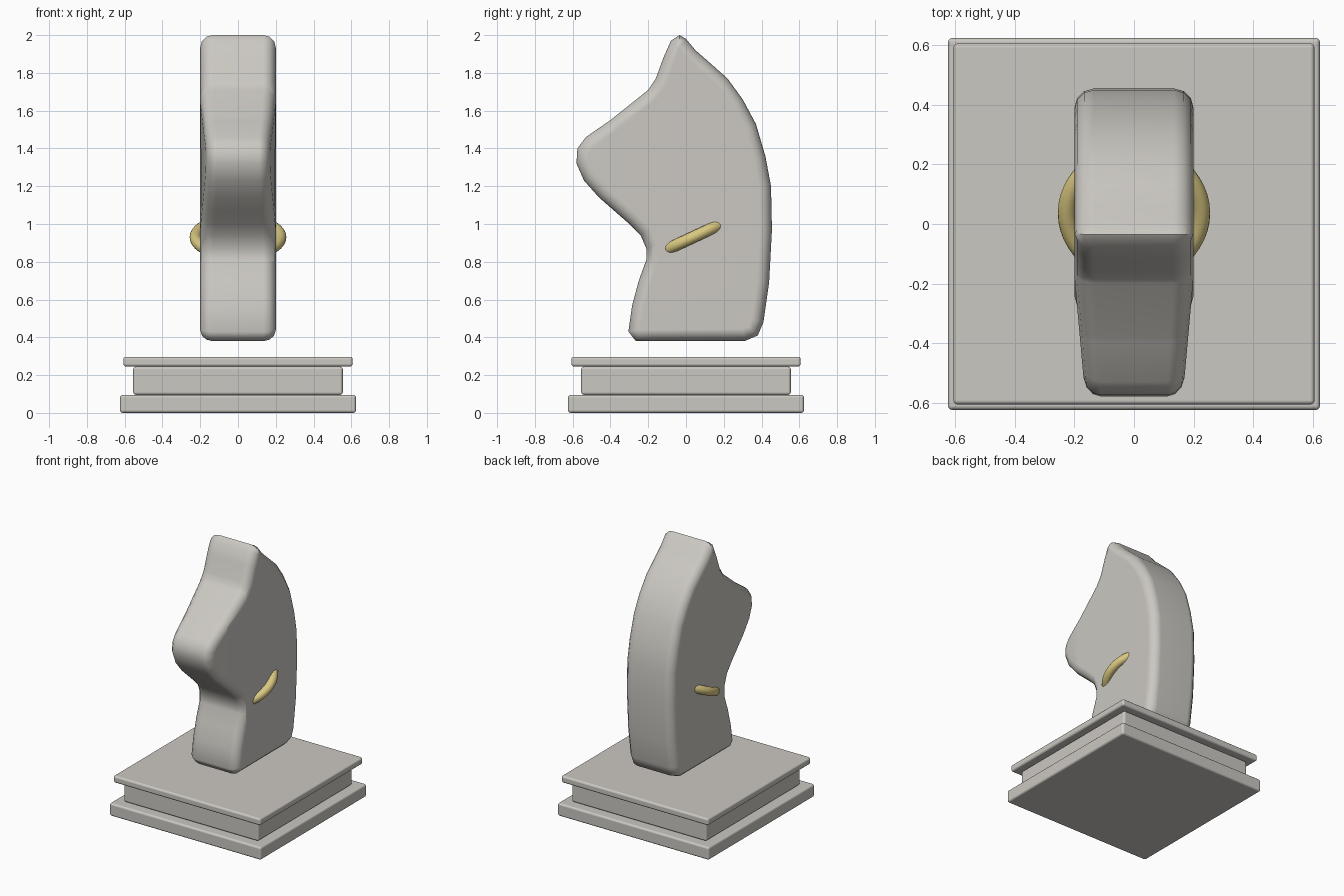
import bpy
import bmesh
from math import sin, cos, radians
from mathutils import Vector

cube = bpy.data.objects.get("Cube")
if cube:
    bpy.data.objects.remove(cube, do_unlink=True)


def make_material(name, rgb):
    mat = bpy.data.materials.new(name)
    mat.use_nodes = True
    mat.diffuse_color = (*rgb, 1)
    mat.node_tree.nodes["Principled BSDF"].inputs["Base Color"].default_value = (*rgb, 1)
    return mat


stone = make_material("pale stone", (0.6, 0.58, 0.54))
gold = make_material("gold", (0.7, 0.58, 0.22))


def finish(obj, mat, angle=40):
    obj.data.materials.append(mat)
    bpy.ops.object.select_all(action="DESELECT")
    obj.select_set(True)
    bpy.context.view_layer.objects.active = obj
    bpy.ops.object.shade_smooth_by_angle(angle=radians(angle))


def slab(name, half, bottom, top):
    bpy.ops.mesh.primitive_cube_add(size=1, location=(0, 0, (bottom + top) / 2))
    obj = bpy.context.object
    obj.name = name
    obj.scale = (2 * half, 2 * half, top - bottom)
    bpy.ops.object.transform_apply(location=False, rotation=False, scale=True)
    bevel = obj.modifiers.new("soft edges", "BEVEL")
    bevel.width = 0.015
    bevel.segments = 3
    bevel.harden_normals = True
    finish(obj, stone)


# Stepped square base
slab("base_plinth", 0.625, 0, 0.095)
slab("base_middle", 0.555, 0.095, 0.245)
slab("base_top", 0.607, 0.245, 0.297)

# Side outline of the horse bust as (y, z): chest, muzzle, ear, mane, bottom
OUTLINE = [
    (-0.265, 0.38), (-0.305, 0.43), (-0.285, 0.57), (-0.25, 0.7),
    (-0.21, 0.81), (-0.21, 0.87), (-0.24, 0.94), (-0.3, 1.0),
    (-0.46, 1.14), (-0.54, 1.23), (-0.58, 1.32), (-0.575, 1.4),
    (-0.53, 1.46), (-0.4, 1.55), (-0.2, 1.71), (-0.16, 1.77),
    (-0.12, 1.88), (-0.08, 1.97), (-0.035, 2.0), (0.0, 1.98),
    (0.05, 1.92), (0.13, 1.85), (0.22, 1.77), (0.3, 1.66),
    (0.37, 1.53), (0.42, 1.36), (0.45, 1.2), (0.455, 0.97),
    (0.44, 0.69), (0.41, 0.48), (0.38, 0.41), (0.31, 0.38),
]
HALF_WIDTH, ROUND = 0.2, 0.065


def inward(i):
    before = Vector(OUTLINE[i - 1])
    here = Vector(OUTLINE[i])
    after = Vector(OUTLINE[(i + 1) % len(OUTLINE)])
    along = (here - before).normalized() + (after - here).normalized()
    return Vector((along.y, -along.x)).normalized()


# Rounded rings from one side to the other
steps = [(sin(radians(a)), cos(radians(a))) for a in (90, 60, 30, 0)]
rings = [(HALF_WIDTH - ROUND * (1 - s), ROUND * (1 - c)) for s, c in steps]
rings += [(-x, inset) for x, inset in reversed(rings)]

bm = bmesh.new()
loops = []
for x, inset in rings:
    loop = []
    for i, point in enumerate(OUTLINE):
        y, z = Vector(point) + inward(i) * inset
        loop.append(bm.verts.new((x, y, z)))
    loops.append(loop)
for a, b in zip(loops, loops[1:]):
    for i in range(len(a)):
        bm.faces.new((a[i - 1], a[i], b[i], b[i - 1]))
bm.faces.new(loops[0])
bm.faces.new(loops[-1])

# Narrow the muzzle towards the nose
for y in (-0.18, -0.38):
    bmesh.ops.bisect_plane(bm, geom=bm.verts[:] + bm.edges[:] + bm.faces[:],
                           plane_co=(0, y, 0), plane_no=(0, 1, 0))
for v in bm.verts:
    if v.co.z > 0.88 and v.co.y < -0.18:
        v.co.x *= 1 - 0.45 * (-0.18 - v.co.y)
bmesh.ops.recalc_face_normals(bm, faces=bm.faces[:])
mesh = bpy.data.meshes.new("horse_bust")
bm.to_mesh(mesh)
bm.free()
bust = bpy.data.objects.new("horse_bust", mesh)
bpy.context.collection.objects.link(bust)
finish(bust, stone, 50)
bust.modifiers.new("even shading", "WEIGHTED_NORMAL").keep_sharp = True

# Tilted ring through the neck
bpy.ops.mesh.primitive_torus_add(
    major_radius=0.225, minor_radius=0.031, major_segments=48, minor_segments=16,
    location=(0, 0.037, 0.93), rotation=(radians(25), 0, 0))
collar = bpy.context.object
collar.name = "neck_ring"
finish(collar, gold, 60)
